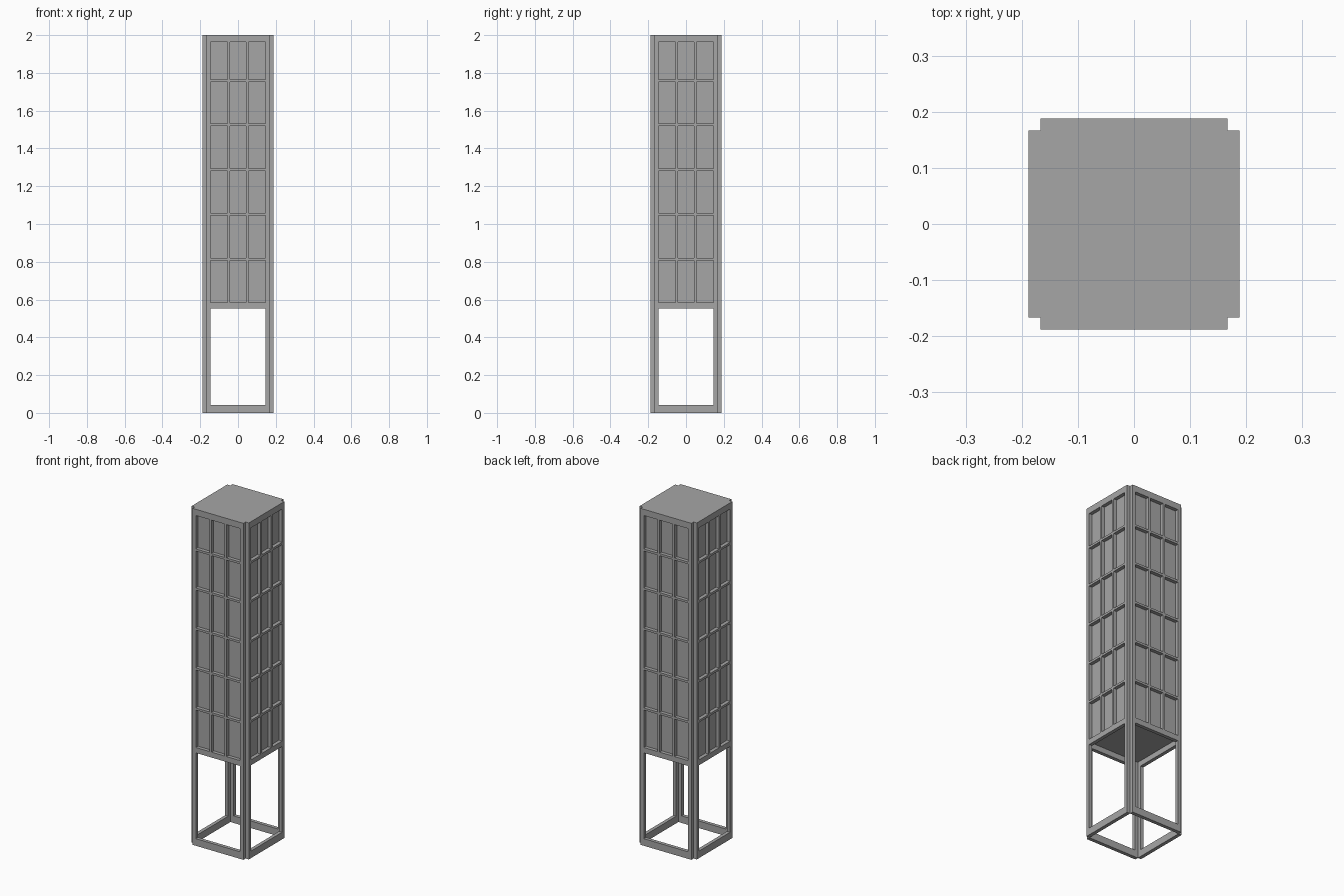
import bpy, bmesh
from math import pi
from mathutils import Matrix

cube = bpy.data.objects.get("Cube")
if cube:
    bpy.data.objects.remove(cube, do_unlink=True)

# Outer face, frame back face (also the corner notch), opening edge
OUT, BACK, OPEN = 0.188, 0.167, 0.146
HEIGHT, FLOOR, TOP_RAIL = 2.0, 0.584, 1.963
BAR = 0.0065  # half width of the thin bars

gray = bpy.data.materials.new("medium gray")
gray.use_nodes = True
color = (0.38, 0.38, 0.38, 1)
gray.diffuse_color = color
gray.node_tree.nodes["Principled BSDF"].inputs["Base Color"].default_value = color


def box(name, x0, x1, y0, y1, z0, z1, turn=0):
    bm = bmesh.new()
    size = Matrix.Diagonal((x1 - x0, y1 - y0, z1 - z0, 1))
    place = Matrix.Translation(((x0 + x1) / 2, (y0 + y1) / 2, (z0 + z1) / 2))
    spin = Matrix.Rotation(turn * pi / 2, 4, "Z")
    bmesh.ops.create_cube(bm, size=1, matrix=spin @ place @ size)
    mesh = bpy.data.meshes.new(name)
    bm.to_mesh(mesh)
    bm.free()
    mesh.materials.append(gray)
    obj = bpy.data.objects.new(name, mesh)
    bpy.context.collection.objects.link(obj)


# Closed shade filling the space between the four flat frames
box("shade_box", -BACK, BACK, -BACK, BACK, FLOOR, HEIGHT)

for turn, side in enumerate(["front", "left", "back", "right"]):
    # Full-height stiles; neighbouring frames meet along the notched corner
    for part, x0, x1 in (("stile_a", -BACK, -OPEN), ("stile_b", OPEN, BACK)):
        box(f"{side}_{part}", x0, x1, -OUT, -BACK, 0, HEIGHT, turn)

    # Wide rails: base, shade bottom and top
    for part, z0, z1 in (("base_rail", 0, 0.042), ("shade_rail", 0.552, FLOOR),
                         ("top_rail", TOP_RAIL, HEIGHT)):
        box(f"{side}_{part}", -OPEN, OPEN, -OUT, -BACK, z0, z1, turn)

    # Thin horizontal bars
    for i, z in enumerate((0.813, 1.051, 1.288, 1.526, 1.758)):
        box(f"{side}_cross_bar_{i + 1}", -OPEN, OPEN, -OUT, -BACK,
            z - BAR, z + BAR, turn)

    # Thin upright bars
    for part, x in (("a", -0.05), ("b", 0.05)):
        box(f"{side}_upright_bar_{part}", x - BAR, x + BAR, -OUT, -BACK,
            FLOOR, TOP_RAIL, turn)
